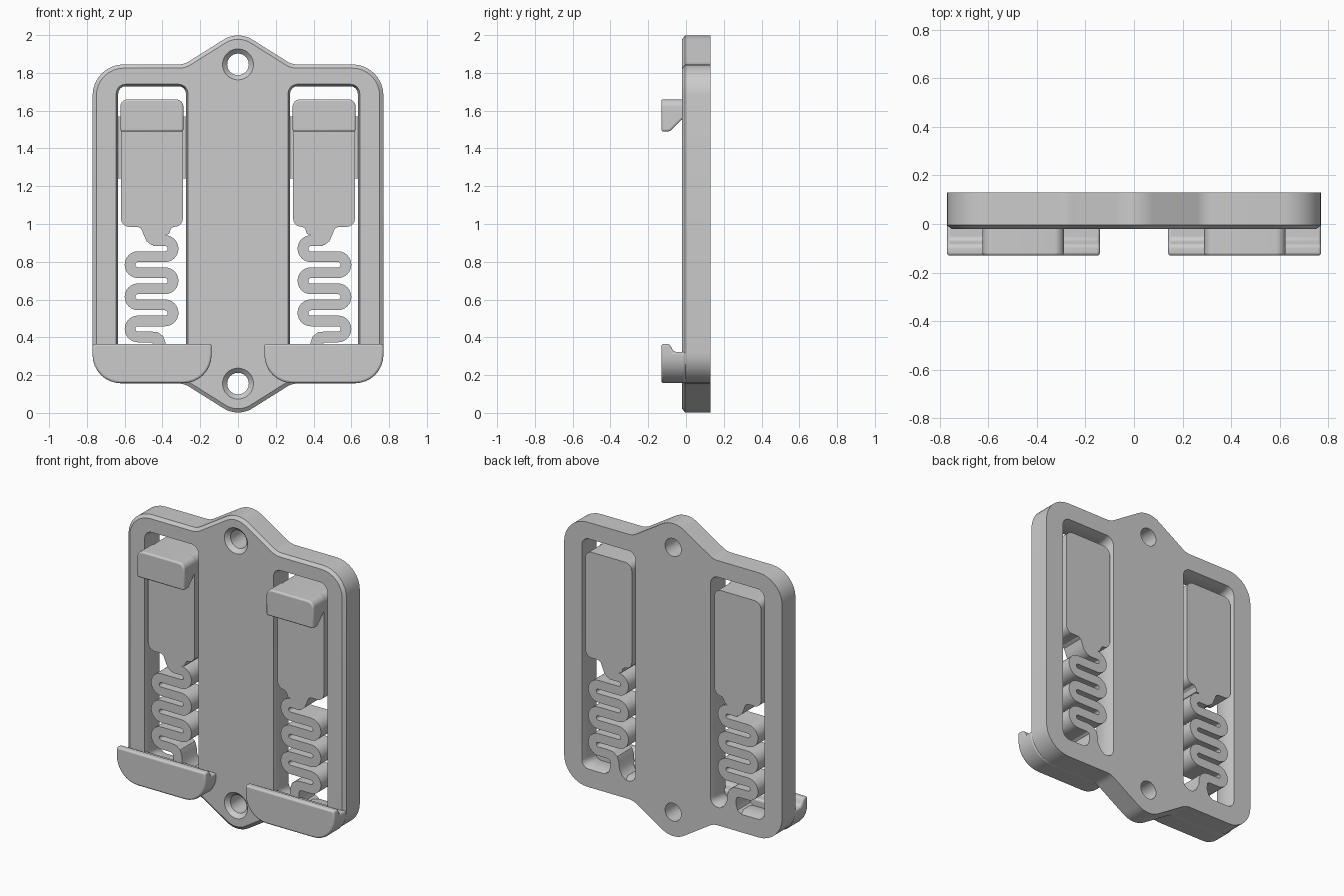
import bpy, bmesh, math
from mathutils import Vector

FRONT, BACK = -0.02, 0.13

if "Cube" in bpy.data.objects:
    bpy.data.objects.remove(bpy.data.objects["Cube"], do_unlink=True)

grey = bpy.data.materials.new("plain_grey")
grey.use_nodes = True
colour = (0.6, 0.6, 0.6, 1)
grey.diffuse_color = colour
grey.node_tree.nodes["Principled BSDF"].inputs["Base Color"].default_value = colour


def finish(name, bm, mirror=True, bevel=0):
    bmesh.ops.recalc_face_normals(bm, faces=bm.faces[:])
    mesh = bpy.data.meshes.new(name)
    bm.to_mesh(mesh)
    bm.free()
    mesh.materials.append(grey)
    ob = bpy.data.objects.new(name, mesh)
    bpy.context.collection.objects.link(ob)
    bpy.ops.object.select_all(action='DESELECT')
    ob.select_set(True)
    bpy.context.view_layer.objects.active = ob
    bpy.ops.object.shade_smooth_by_angle(angle=math.radians(30))
    if bevel:
        mod = ob.modifiers.new("soft_edges", 'BEVEL')
        mod.width, mod.segments, mod.limit_method = bevel, 3, 'ANGLE'
    if mirror:
        ob.modifiers.new("mirror", 'MIRROR')


def rounded(corners, steps=8):
    """Closed outline from (x, z, radius) corners."""
    out = []
    for i, (x, z, r) in enumerate(corners):
        p = Vector((x, z))
        a = (Vector(corners[i - 1][:2]) - p).normalized()
        b = (Vector(corners[(i + 1) % len(corners)][:2]) - p).normalized()
        half = a.angle(b) / 2
        centre = p + (a + b).normalized() * r / math.sin(half)
        start = p + a * r / math.tan(half) - centre
        end = p + b * r / math.tan(half) - centre
        sweep = math.pi - 2 * half
        for k in range(steps + 1):
            t = k / steps
            out.append(centre + (start * math.sin((1 - t) * sweep)
                                 + end * math.sin(t * sweep)) / math.sin(sweep))
    return out


def offset(loop, d):
    """Move a counter-clockwise outline inwards by d."""
    out = []
    for i, p in enumerate(loop):
        t = (loop[(i + 1) % len(loop)] - loop[i - 1]).normalized()
        out.append(p + Vector((-t.y, t.x)) * d)
    return out


def prism(points, lo, hi, axis='Y'):
    """Extrude an (x, z) outline along Y, or a (y, z) outline along X."""
    bm = bmesh.new()
    rings = [[bm.verts.new((u, d, v) if axis == 'Y' else (d, u, v)) for u, v in points]
             for d in (lo, hi)]
    bm.faces.new(rings[0])
    bm.faces.new(rings[1])
    for i in range(len(points)):
        bm.faces.new((rings[0][i - 1], rings[0][i], rings[1][i], rings[1][i - 1]))
    return bm


def round_corners(bm, height, radius):
    """Round the depth-wise edges lying at one height."""
    edges = [e for e in bm.edges
             if all(abs(v.co.z - height) < 1e-4 for v in e.verts)
             and abs(e.verts[0].co.x - e.verts[1].co.x) < 1e-4]
    bmesh.ops.bevel(bm, geom=edges, offset=radius, segments=8, profile=0.5, affect='EDGES')


def box_corners(x0, x1, z0, z1, r):
    return [(x0, z0, r), (x1, z0, r), (x1, z1, r), (x0, z1, r)]


# Back plate: pointed outline, two slots, two countersunk holes
half = [(0.285, 0.155, 0.1), (0.77, 0.155, 0.165), (0.77, 1.845, 0.165), (0.285, 1.845, 0.1)]
outline = rounded([(0, -0.024, 0.144)] + half + [(0, 2.024, 0.144)]
                  + [(-x, z, r) for x, z, r in reversed(half)])
loops = [(outline, [(FRONT, 0.02), (FRONT + 0.015, 0), (BACK, 0)])]
for s in (-1, 1):
    x0, x1 = sorted((s * 0.265, s * 0.645))
    slot = rounded(box_corners(x0, x1, 0.27, 1.74, 0.05))
    loops.append((slot, [(FRONT, 0), (0.02, 0.011), (0.09, 0.011), (BACK, 0)]))
for z in (0.155, 1.845):
    ring = [Vector((math.cos(a), math.sin(a))) * 0.082 + Vector((0, z))
            for a in (math.tau * k / 40 for k in range(40))]
    loops.append((ring, [(FRONT, 0), (FRONT + 0.025, 0.025), (BACK, 0.025)]))

bm = bmesh.new()
caps = ([], [])
for loop, sections in loops:
    rings = [[bm.verts.new((p.x, y, p.y)) for p in offset(loop, d)] for y, d in sections]
    for a, b in zip(rings, rings[1:]):
        for i in range(len(a)):
            bm.faces.new((a[i - 1], a[i], b[i], b[i - 1]))
    for cap, ring in zip(caps, (rings[0], rings[-1])):
        cap += [bm.edges.get((ring[i - 1], ring[i])) for i in range(len(ring))]
for cap, side in zip(caps, (-1, 1)):
    bmesh.ops.triangle_fill(bm, use_beauty=True, edges=cap, normal=(0, side, 0))
finish("back_plate", bm, mirror=False)

# Sliding blocks with their side guides
finish("slider", prism(rounded(box_corners(0.292, 0.62, 0.985, 1.66, 0.045)), FRONT, BACK))
finish("slider_guide", prism([(0.274, 1.24), (0.636, 1.24), (0.636, 1.57), (0.274, 1.57)], 0.02, 0.09))

# Upper hooks on the sliders
bm = prism([(0, 1.66), (-0.13, 1.66), (-0.13, 1.49), (-0.085, 1.49), (-0.02, 1.555), (0, 1.555)],
           0.289, 0.623, 'X')
round_corners(bm, 1.66, 0.04)
finish("upper_hook", bm, bevel=0.012)

# Lower hooks on the plate
bm = prism([(0, 0.157), (-0.13, 0.157), (-0.13, 0.365), (-0.088, 0.365), (-0.064, 0.323), (0, 0.323)],
           0.14, 0.77, 'X')
round_corners(bm, 0.157, 0.15)
finish("lower_hook", bm, bevel=0.012)

# Zigzag springs: a flat ribbon following straight runs and half-circle bends
PITCH, HALF_WIDTH, INNER, OUTER = 0.085, 0.0285, 0.386, 0.529
path = [Vector((0.45, 0.912))]
for k in range(6):
    side, x = (-1, INNER) if k % 2 == 0 else (1, OUTER)
    z = 0.912 - PITCH * (k + 0.5)
    for j in range(13):
        a = math.pi * j / 12
        path.append(Vector((x + side * math.sin(a) * PITCH / 2, z + math.cos(a) * PITCH / 2)))
path.append(Vector((0.45, 0.402)))
edges = ([], [])
for i, p in enumerate(path):
    t = (path[min(i + 1, len(path) - 1)] - path[max(i - 1, 0)]).normalized()
    n = Vector((-t.y, t.x)) * HALF_WIDTH
    edges[0].append(p + n)
    edges[1].append(p - n)
bm = bmesh.new()
rows = [[bm.verts.new((p.x, y, p.y)) for p in edge]
        for edge, y in ((edges[0], FRONT), (edges[1], FRONT), (edges[1], BACK), (edges[0], BACK))]
for r in range(4):
    for i in range(len(path) - 1):
        bm.faces.new((rows[r - 1][i], rows[r - 1][i + 1], rows[r][i + 1], rows[r][i]))
finish("spring", bm)

# Flared ends joining each spring to its slider and to the plate
neck = [(0.54, 0.99), (0.512, 0.975), (0.5, 0.945), (0.485, 0.91), (0.46, 0.89), (0.43, 0.8835),
        (0.39, 0.8835), (0.386, 0.9405), (0.365, 0.948), (0.355, 0.975), (0.335, 0.99)]
finish("spring_neck", prism(neck, FRONT, BACK))
foot = [(0.46, 0.4305), (0.425, 0.427), (0.395, 0.405), (0.383, 0.37), (0.38, 0.33), (0.36, 0.29),
        (0.325, 0.265), (0.49, 0.265), (0.455, 0.29), (0.443, 0.33), (0.447, 0.365), (0.46, 0.3735)]
finish("spring_foot", prism(foot, FRONT, BACK))
